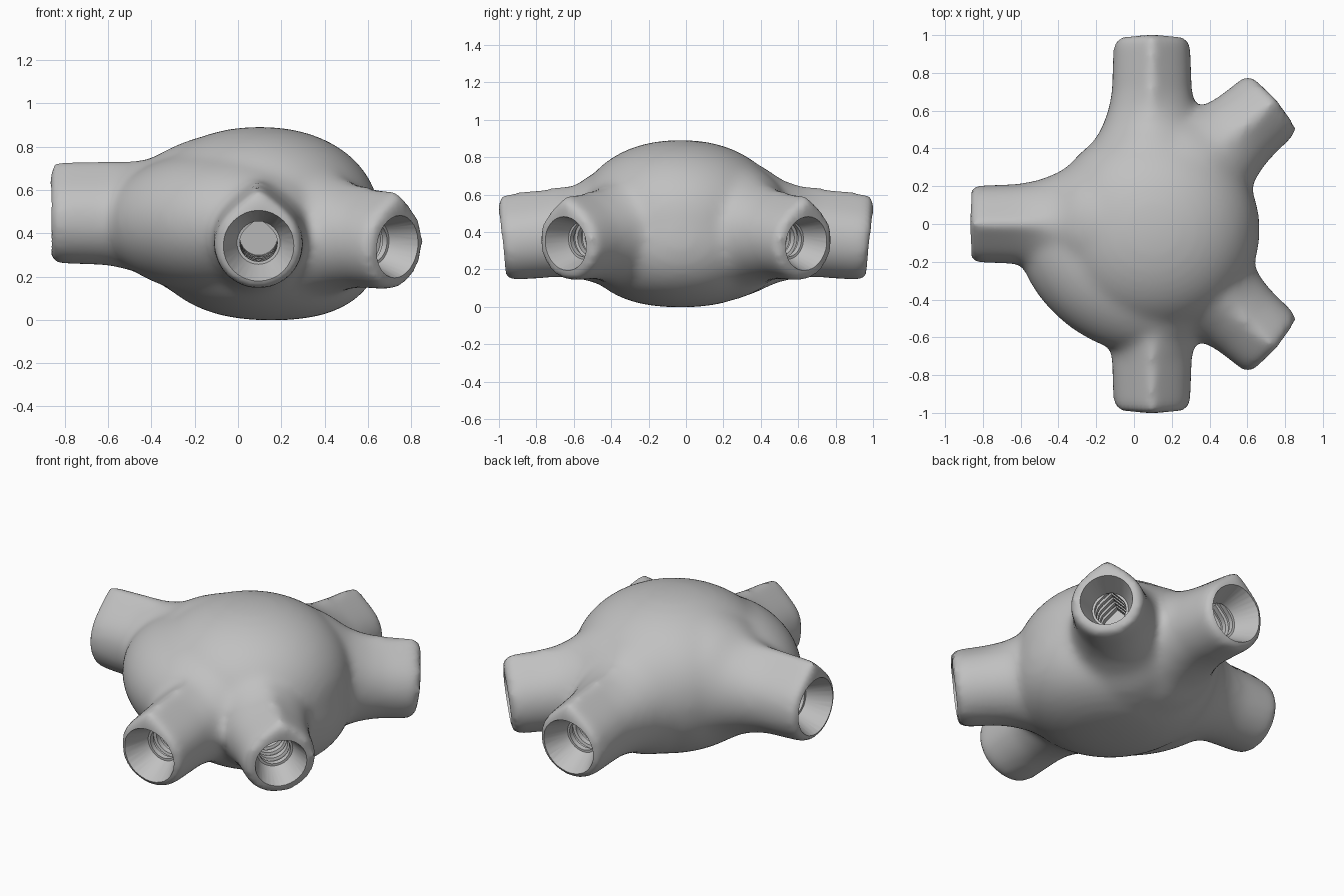
import bpy, bmesh
from math import radians, sin, cos, pi, hypot
from mathutils import Matrix, Vector

cube = bpy.data.objects.get("Cube")
if cube:
    bpy.data.objects.remove(cube, do_unlink=True)

grey = bpy.data.materials.new("plain grey")
grey.use_nodes = True
colour = (0.53, 0.53, 0.53, 1)
grey.diffuse_color = colour
grey.node_tree.nodes["Principled BSDF"].inputs["Base Color"].default_value = colour

SIDES = 32


def teardrop(angle, radius, point):
    """Circle whose top is drawn up towards a 45 degree ridge."""
    off_top = abs(angle - pi / 2)
    if off_top < pi / 4:
        radius *= 1 + point * (1 / cos(pi / 4 - off_top) - 1)
    return cos(angle) * radius, sin(angle) * radius


def loft(bm, rings, matrix):
    """Skin teardrop rings (distance, radius, point) along local x."""
    loops = []
    for dist, radius, point in rings:
        loop = []
        for i in range(SIDES):
            y, z = teardrop(2 * pi * i / SIDES, radius, point)
            loop.append(bm.verts.new(matrix @ Vector((dist, y, z))))
        loops.append(loop)
    for a, b in zip(loops, loops[1:]):
        for i in range(SIDES):
            j = (i + 1) % SIDES
            bm.faces.new((a[i], a[j], b[j], b[i]))
    bm.faces.new(loops[0])
    bm.faces.new(loops[-1])


def add_body(bm, centre, size, turn, top, bottom, lean):
    """Ellipsoid with its own fullness above and below, leaning underneath."""
    frame = (Matrix.Translation(centre) @ Matrix.Rotation(radians(turn), 4, 'Z')
             @ Matrix.Diagonal((*size, 1)))
    ball = bmesh.ops.create_uvsphere(bm, u_segments=48, v_segments=32, radius=1)
    for v in ball["verts"]:
        x, y, z = v.co
        n = top if z > 0 else bottom
        v.co *= (hypot(x, y) ** n + abs(z) ** n) ** (-1 / n)
        v.co.x -= lean * min(v.co.z, 0)
        v.co = frame @ v.co


def make_object(name, bm):
    bmesh.ops.recalc_face_normals(bm, faces=bm.faces)
    mesh = bpy.data.meshes.new(name)
    bm.to_mesh(mesh)
    bm.free()
    mesh.materials.append(grey)
    obj = bpy.data.objects.new(name, mesh)
    bpy.context.collection.objects.link(obj)
    return obj


def bake(obj):
    """Replace the mesh by its modified result."""
    bpy.context.view_layer.update()
    graph = bpy.context.evaluated_depsgraph_get()
    mesh = bpy.data.meshes.new_from_object(obj.evaluated_get(graph))
    obj.modifiers.clear()
    obj.data = mesh


# Arms: root position, heading, downward tilt, length, ridge point, socket radius
ARMS = [((0.095, 0, 0.465), 180, 0, 0.962, 0.85, 0.165)]
for side in (1, -1):
    ARMS += [((0.095, 0, 0.445), 90 * side, 6, 0.99, 0.75, 0.165),
             ((0.06, 0.055 * side, 0.44), 41 * side, 6.5, 0.903, 0.6, 0.135)]


def arm_frame(root, heading, tilt):
    return (Matrix.Translation(root)
            @ Matrix.Rotation(radians(heading), 4, 'Z')
            @ Matrix.Rotation(radians(tilt), 4, 'Y'))


# Rounded hub, its fuller corner and the flared arms, fused into one soft skin
bm = bmesh.new()
add_body(bm, (0.1, -0.03, 0.445), (0.56, 0.56, 0.447), 0, 2.15, 2.4, 0.1)
add_body(bm, (-0.1, -0.2, 0.45), (0.58, 0.42, 0.33), -38.5, 2, 2, 0)
for root, heading, tilt, length, point, socket in ARMS:
    flare = [(0.15, 0.38, 0), (0.3, 0.375, 0), (0.4, 0.335, 0), (0.5, 0.272, 0.1),
             (0.6, 0.234, point * 0.5), (0.7, 0.214, point * 0.9),
             (length - 0.03, 0.205, point), (length, 0.19, point)]
    loft(bm, flare, arm_frame(root, heading, tilt))
connector = make_object("hub_connector", bm)
remesh = connector.modifiers.new("fuse", 'REMESH')
remesh.mode = 'VOXEL'
remesh.voxel_size = 0.022
soften = connector.modifiers.new("soften", 'SMOOTH')
soften.factor = 0.5
soften.iterations = 20
bake(connector)

# Countersunk, threaded sockets cut into the arm ends
cutters = []
for root, heading, tilt, length, point, socket in ARMS:
    rings = [(length + 0.06, socket + 0.03, 0), (length - 0.14, 0.1, 0),
             (length - 0.141, 0.087, 0.9)]
    for turn in range(4):
        start = length - 0.17 - turn * 0.06
        rings += [(start, 0.087, 0.9), (start - 0.005, 0.102, 0.6),
                  (start - 0.025, 0.102, 0.6), (start - 0.03, 0.087, 0.9)]
    rings.append((length - 0.42, 0.087, 0.9))
    bm = bmesh.new()
    loft(bm, rings, arm_frame(root, heading, tilt))
    cutter = make_object("socket_cutter", bm)
    cutter.hide_render = True
    cutters.append(cutter)
    cut = connector.modifiers.new("socket", 'BOOLEAN')
    cut.operation = 'DIFFERENCE'
    cut.solver = 'EXACT'
    cut.object = cutter
bake(connector)
for cutter in cutters:
    bpy.data.objects.remove(cutter, do_unlink=True)

# Smooth skin with crisp socket rims
for obj in bpy.context.selected_objects:
    obj.select_set(False)
connector.select_set(True)
bpy.context.view_layer.objects.active = connector
bpy.ops.object.shade_smooth_by_angle(angle=radians(35))
